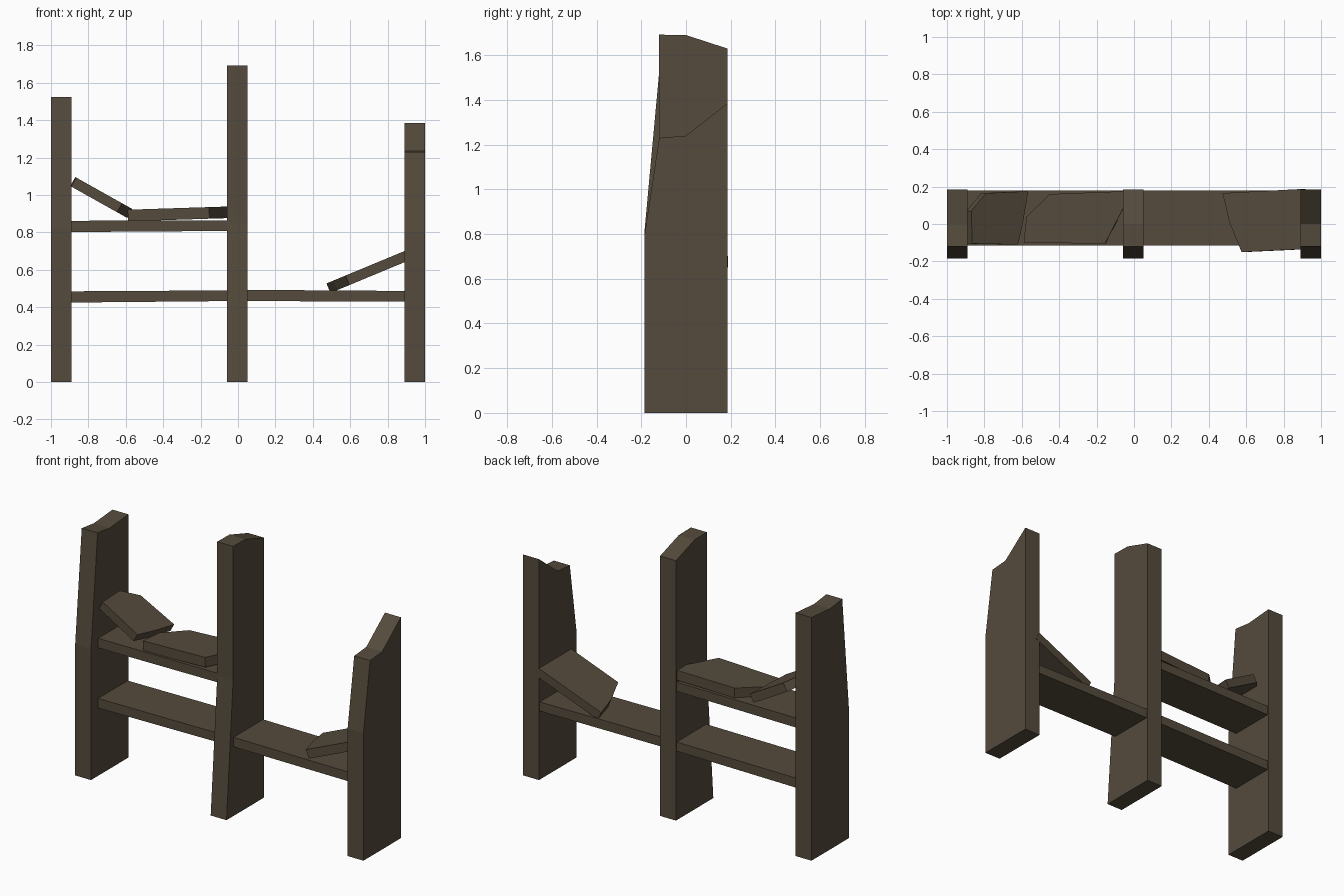
import bpy, bmesh
from mathutils import Vector

if "Cube" in bpy.data.objects:
    bpy.data.objects.remove(bpy.data.objects["Cube"])

wood = bpy.data.materials.new("dark_wood")
wood.diffuse_color = (0.09, 0.07, 0.045, 1)
wood.use_nodes = True
wood.node_tree.nodes["Principled BSDF"].inputs["Base Color"].default_value = wood.diffuse_color


def prism(name, outline, offset):
    """Closed solid from a planar outline swept along an offset vector."""
    bm = bmesh.new()
    face = bm.faces.new([bm.verts.new(p) for p in outline])
    res = bmesh.ops.extrude_face_region(bm, geom=[face], use_keep_orig=True)
    moved = [v for v in res["geom"] if isinstance(v, bmesh.types.BMVert)]
    bmesh.ops.translate(bm, vec=offset, verts=moved)
    bmesh.ops.recalc_face_normals(bm, faces=bm.faces)
    mesh = bpy.data.meshes.new(name)
    bm.to_mesh(mesh)
    bm.free()
    mesh.materials.append(wood)
    obj = bpy.data.objects.new(name, mesh)
    bpy.context.collection.objects.link(obj)
    return obj


def post(name, x, profile):
    prism(name, [(x, y, z) for y, z in profile], Vector((0.11, 0, 0)))


def shelf(name, x0, x1, z0, z1):
    """Board whose top is z0 at the left end and z1 at the right end."""
    ends = [(x0, z0), (x1, z1), (x1, z1 - 0.057), (x0, z0 - 0.06)]
    prism(name, [(x, -0.115, z) for x, z in ends], Vector((0, 0.293, 0)))


def slab(name, plan, x0, z0, slope, thick):
    """Broken plank: plan outline of its top face, tilted along x."""
    normal = Vector((-slope, 0, 1)).normalized()
    prism(name, [(x, y, z0 + slope * (x - x0)) for x, y in plan],
          -thick * normal)


# Uprights with worn tops and fronts, profile in (y, z)
post("left_post", -1.0, [(-0.185, 0), (0.185, 0), (0.185, 1.525),
     (0, 1.51), (-0.12, 1.525), (-0.185, 0.82)])
post("middle_post", -0.06, [(-0.185, 0), (0.185, 0), (0.185, 1.63),
     (0, 1.69), (-0.12, 1.692), (-0.12, 0.85)])
post("right_post", 0.89, [(-0.185, 0), (0.185, 0), (0.185, 1.385),
     (0, 1.24), (-0.12, 1.23), (-0.185, 0.8)])

# Shelf boards
shelf("upper_shelf", -0.9, -0.05, 0.862, 0.865)
shelf("lower_left_shelf", -0.9, -0.05, 0.485, 0.49)
shelf("lower_right_shelf", 0.04, 0.9, 0.493, 0.487)

# Loose broken planks
slab("leaning_plank", [(-0.865, -0.105), (-0.87, 0.07), (-0.79, 0.165),
     (-0.565, 0.175), (-0.595, 0.0), (-0.62, -0.11)], -0.87, 1.096, -0.56, 0.055)
slab("flat_plank", [(-0.59, -0.1), (-0.575, 0.04), (-0.45, 0.16),
     (-0.055, 0.175), (-0.055, 0.09), (-0.155, -0.105)], -0.57, 0.922, 0.032, 0.062)
slab("fallen_plank", [(0.473, 0.165), (0.895, 0.187), (0.895, -0.135),
     (0.575, -0.15), (0.51, 0.01)], 0.475, 0.528, 0.415, 0.055)
